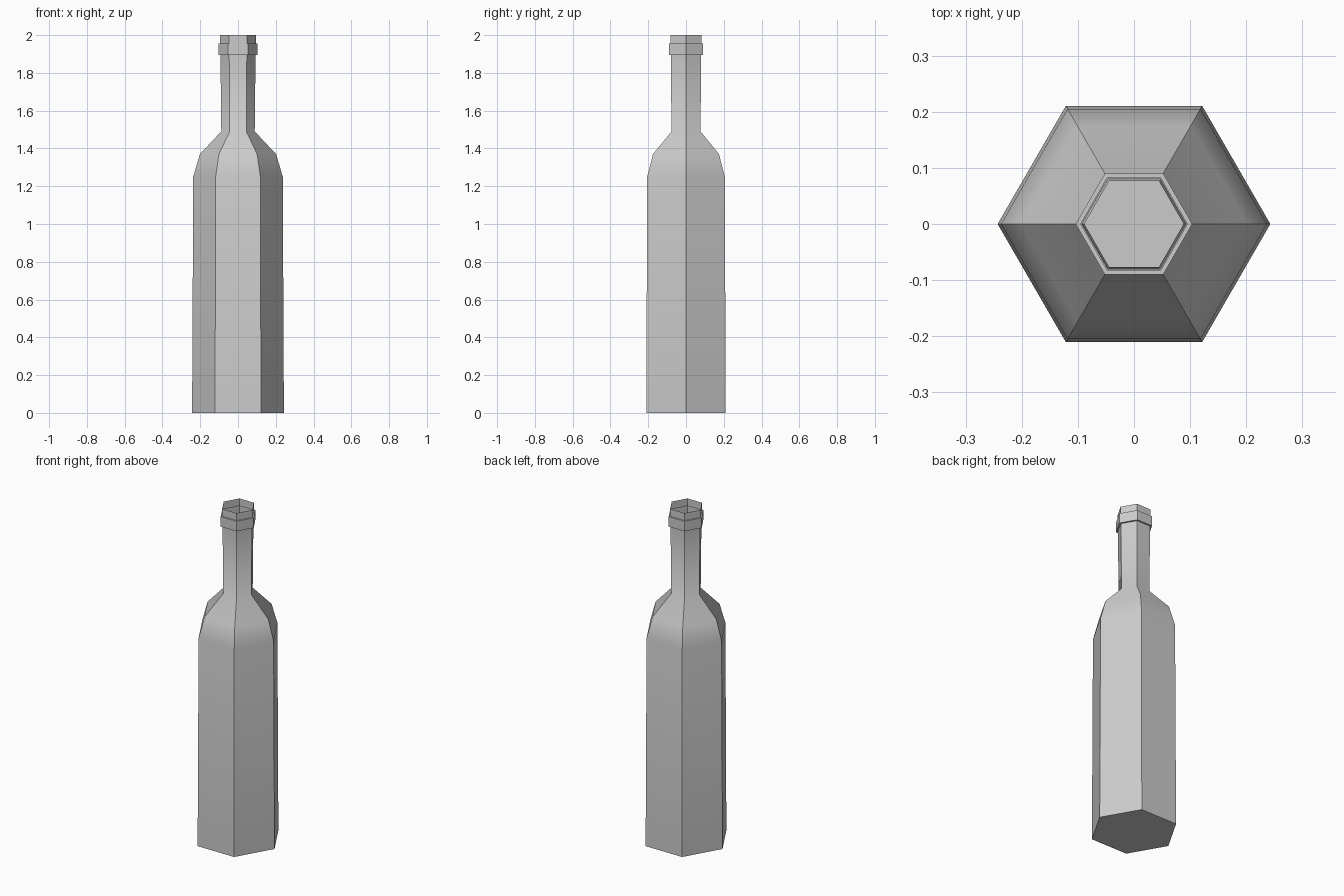
import bpy, bmesh, math

if "Cube" in bpy.data.objects:
    bpy.data.objects.remove(bpy.data.objects["Cube"])

SIDES = 6
# (corner radius, height) from base to open mouth
PROFILE = [
    (0.243, 0.0), (0.237, 1.25), (0.202, 1.37),        # body and shoulder
    (0.0885, 1.49), (0.093, 1.895),                    # neck
    (0.104, 1.895), (0.104, 1.955),                    # collar
    (0.095, 1.955), (0.095, 2.0),                      # lip
]

bm = bmesh.new()
rings = []
for r, z in PROFILE:
    rings.append([bm.verts.new((r * math.cos(i * math.tau / SIDES),
                                r * math.sin(i * math.tau / SIDES), z))
                  for i in range(SIDES)])

# Walls, open at the mouth
for a, b in zip(rings, rings[1:]):
    for i in range(SIDES):
        j = (i + 1) % SIDES
        bm.faces.new((a[i], a[j], b[j], b[i]))

# Base
bm.faces.new(list(reversed(rings[0])))

mesh = bpy.data.meshes.new("bottle")
bm.to_mesh(mesh)
bm.free()
bottle = bpy.data.objects.new("bottle", mesh)
bpy.context.collection.objects.link(bottle)

# Smooth shoulder, crisp vertical corners
bpy.context.view_layer.objects.active = bottle
bottle.select_set(True)
bpy.ops.object.shade_smooth_by_angle(angle=math.radians(45))
